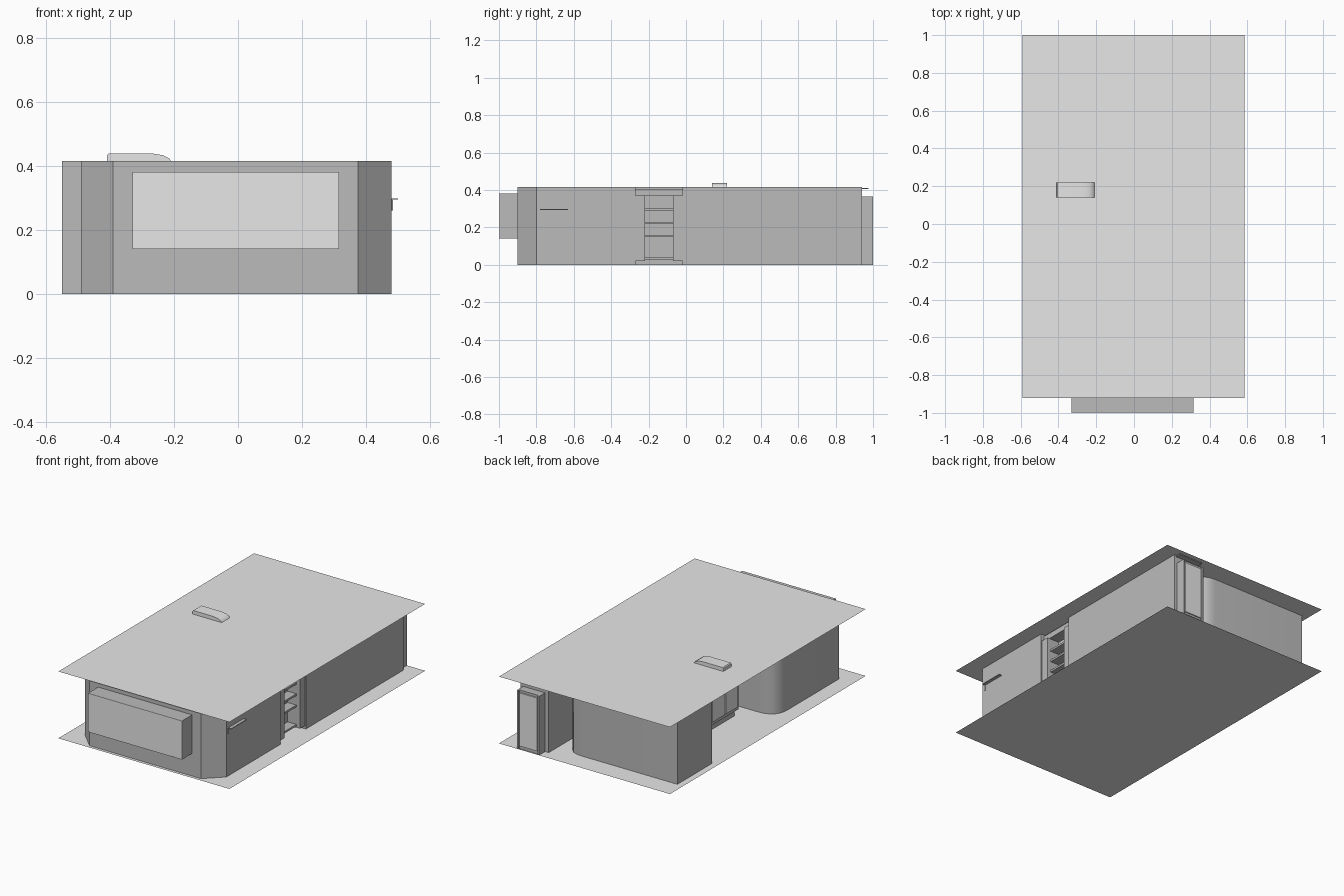
import bpy, bmesh
from mathutils import Vector

if "Cube" in bpy.data.objects:
    bpy.data.objects.remove(bpy.data.objects["Cube"])

H = 0.415  # wall height


def material(name, value):
    m = bpy.data.materials.new(name)
    m.use_nodes = True
    col = (value, value, value, 1)
    m.diffuse_color = col
    m.node_tree.nodes["Principled BSDF"].inputs["Base Color"].default_value = col
    return m


LIGHT = material("light grey", 0.8)
WALL = material("mid grey", 0.5)


def finish(name, bm, mat, smooth=False):
    mesh = bpy.data.meshes.new(name)
    bm.to_mesh(mesh)
    bm.free()
    mesh.materials.append(mat)
    ob = bpy.data.objects.new(name, mesh)
    bpy.context.collection.objects.link(ob)
    if smooth:
        bpy.ops.object.select_all(action='DESELECT')
        ob.select_set(True)
        bpy.context.view_layer.objects.active = ob
        bpy.ops.object.shade_smooth_by_angle(angle=0.6)
    return ob


def box(name, x, y, z, mat, bevel=0):
    bm = bmesh.new()
    bmesh.ops.create_cube(bm, size=1)
    for v in bm.verts:
        v.co = [(r[0] + r[1]) / 2 + c * (r[1] - r[0]) for r, c in zip((x, y, z), v.co)]
    if bevel:
        bmesh.ops.bevel(bm, geom=bm.edges[:], offset=bevel, segments=2,
                        affect='EDGES', profile=0.5)
    return finish(name, bm, mat)


def sheet(name, z):
    bm = bmesh.new()
    corners = [(-.59, -.92), (.585, -.92), (.585, 1), (-.59, 1)]
    bm.faces.new([bm.verts.new((x, y, z)) for x, y in corners])
    return finish(name, bm, LIGHT)


def rounded(points, steps=5):
    """Outline from (x, y, r); a corner with r is rounded."""
    out = []
    for i, (x, y, r) in enumerate(points):
        p = Vector((x, y))
        if not r:
            out.append(p)
            continue
        ends = [Vector(q[:2]) for q in (points[i - 1], points[(i + 1) % len(points)])]
        a, b = [p + (e - p).normalized() * r for e in ends]
        for k in range(steps + 1):
            t = k / steps
            out.append(a * (1 - t) ** 2 + p * 2 * t * (1 - t) + b * t * t)
    return out


def walls(name, points):
    # upright walls along a counter-clockwise outline
    bm = bmesh.new()
    ring = rounded(points)
    low = [bm.verts.new((p.x, p.y, 0)) for p in ring]
    high = [bm.verts.new((p.x, p.y, H)) for p in ring]
    for i in range(len(ring)):
        j = (i + 1) % len(ring)
        bm.faces.new((low[i], low[j], high[j], high[i]))
    return finish(name, bm, WALL, True)


# Floor and roof sheets
sheet("floor", 0)
sheet("roof", H)

# Front cabin with the side corridor and ladder alcove
walls("front_cabin_walls", [
    (-.39, -.9, 0), (.375, -.9, 0), (.48, -.8, 0), (.48, -.27, 0),
    (.39, -.27, 0), (.39, -.02, 0), (.48, -.02, 0), (.48, .94, 0),
    (.285, .94, 0), (.285, .1, 0), (.2, 0, 0), (.15, -.12, 0),
    (.08, -.12, 0), (.06, -.18, 0), (-.49, -.18, .12), (-.49, -.8, 0)])

# Middle and rear rooms
walls("middle_room_walls", [
    (-.29, -.06, 0), (.14, -.06, .08), (.14, .45, .08), (-.29, .45, 0)])
walls("rear_room_walls", [
    (-.55, .53, 0), (-.36, .53, 0), (-.34, .62, 0), (-.26, .62, 0),
    (-.24, .56, 0), (.21, .56, .1), (.21, .87, .1), (-.55, .87, 0)])

# Front bay window with sill clips
box("front_bay", (-.33, .315), (-.995, -.9), (.14, .38), WALL)
box("front_bay_pane", (-.33, .315), (-1, -.995), (.14, .38), LIGHT)
for x in (-.27, .25):
    box("sill_clip", (x - .016, x + .016), (-1, -.994), (.143, .147), WALL)

# Side bay window on the middle room
box("side_bay", (-.43, -.29), (.1, .37), (.14, .36), WALL)
for y in (.11, .24):
    box("side_bay_pane", (-.435, -.43), (y, y + .12), (.16, .34), LIGHT)

# Ladder in the alcove
for y in (-.27, -.07):
    box("ladder_rail", (.39, .475), (y, y + .05), (.02, .37), WALL)
box("ladder_lintel", (.39, .46), (-.27, -.02), (.37, .405), WALL)
for z in (.04, .16, .23, .30):
    box("ladder_step", (.39, .45), (-.22, -.07), (z - .012, z), WALL)

# Rear door at the end of the corridor
box("rear_door", (.31, .46), (.94, .99), (0, .365), WALL)
box("rear_door_panel", (.325, .445), (.99, .997), (.02, .35), LIGHT)
for x in (.31, .45):
    box("door_jamb", (x, x + .01), (.94, 1), (0, .365), WALL)
box("door_canopy", (.3, .47), (.94, .975), (.404, .41), WALL)

# Side handle
box("handle_bar", (.48, .5), (-.78, -.63), (.294, .298), WALL)
box("handle_stub", (.48, .484), (-.784, -.776), (.26, .298), WALL)

# Roof vent: sloped profile drawn along y
bm = bmesh.new()
profile = [(-.41, H), (-.21, H), (-.216, .424), (-.235, .433), (-.265, .438),
           (-.405, .438), (-.41, .433)]
face = bm.faces.new([bm.verts.new((x, .14, z)) for x, z in profile])
new = bmesh.ops.extrude_face_region(bm, geom=[face])["geom"]
bmesh.ops.translate(bm, vec=(0, .08, 0),
                    verts=[g for g in new if isinstance(g, bmesh.types.BMVert)])
bmesh.ops.recalc_face_normals(bm, faces=bm.faces[:])
finish("roof_vent", bm, LIGHT, True)
